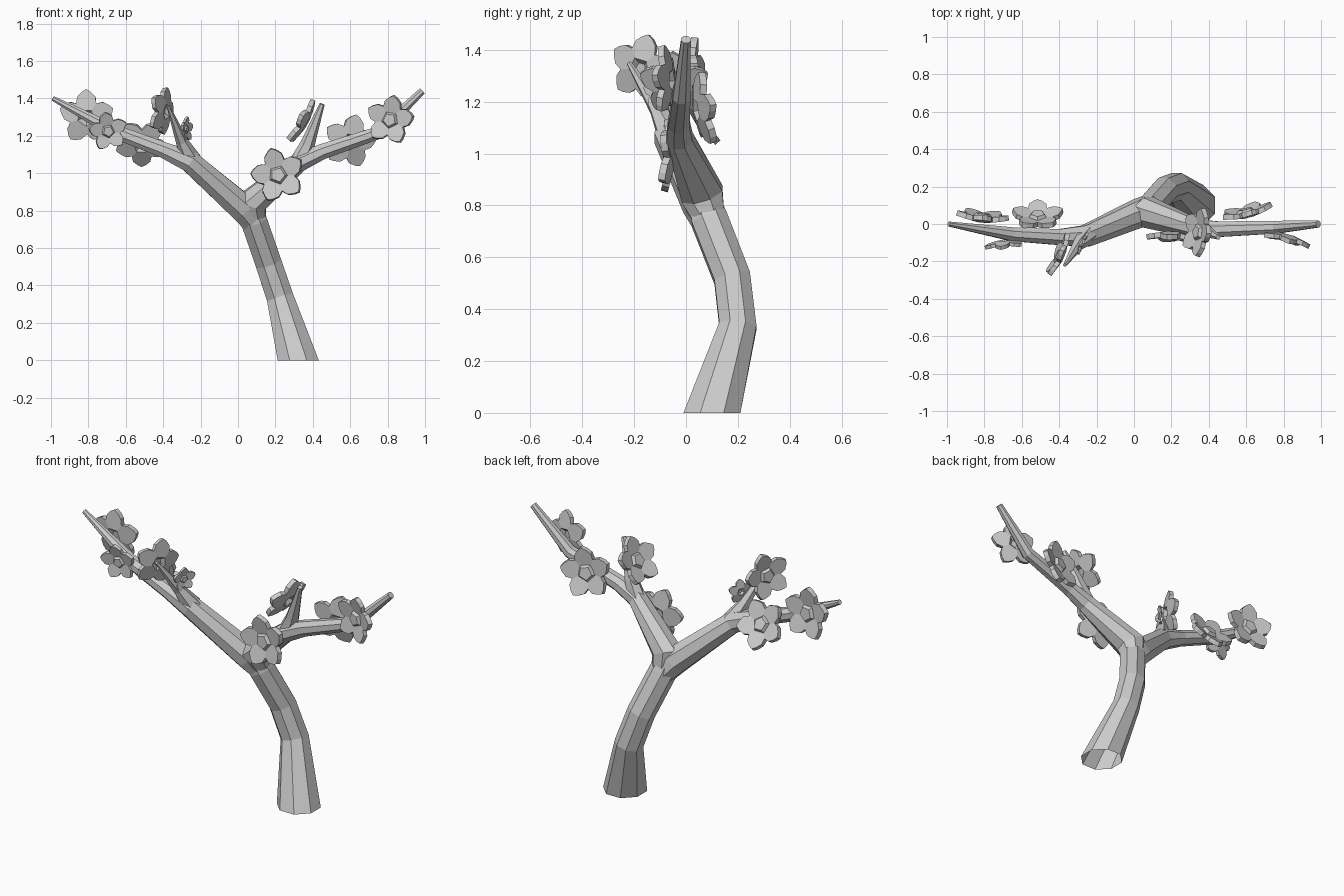
import bpy, bmesh, math
from mathutils import Vector, Quaternion

cube = bpy.data.objects.get("Cube")
if cube:
    bpy.data.objects.remove(cube, do_unlink=True)

# One plain grey for wood and blossom
grey = bpy.data.materials.new("plain_grey")
grey.use_nodes = True
colour = (0.6, 0.6, 0.6, 1)
grey.diffuse_color = colour
grey.node_tree.nodes["Principled BSDF"].inputs["Base Color"].default_value = colour


def finish(name, bm):
    bmesh.ops.recalc_face_normals(bm, faces=bm.faces)
    mesh = bpy.data.meshes.new(name)
    bm.to_mesh(mesh)
    bm.free()
    mesh.materials.append(grey)
    obj = bpy.data.objects.new(name, mesh)
    bpy.context.collection.objects.link(obj)
    return obj


def limb(name, path, sides=8, open_base=False):
    """Faceted tapering tube through (x, y, z, radius) points."""
    pts = [Vector(p[:3]) for p in path]
    bm = bmesh.new()
    rings = []
    for i, (p, spec) in enumerate(zip(pts, path)):
        ahead = pts[min(i + 1, len(pts) - 1)] - p
        behind = p - pts[max(i - 1, 0)]
        axis = (ahead.normalized() + behind.normalized()).normalized()
        if i == 0 and open_base:
            axis = Vector((0, 0, 1))
        u = Vector((0, -1, 0))
        u = (u - axis * u.dot(axis)).normalized()
        v = axis.cross(u)
        ring = []
        for k in range(sides):
            a = math.tau * (k + 0.5) / sides
            ring.append(bm.verts.new(p + (u * math.cos(a) + v * math.sin(a)) * spec[3]))
        rings.append(ring)
    for lo, hi in zip(rings, rings[1:]):
        for k in range(sides):
            n = (k + 1) % sides
            bm.faces.new((lo[k], lo[n], hi[n], hi[k]))
    if not open_base:
        bm.faces.new(rings[0][::-1])
    bm.faces.new(rings[-1])
    return finish(name, bm)


def flower(name, centre, normal, radius, spin=0):
    """Five cupped petals round a raised five-sided heart."""
    bm = bmesh.new()

    def at(deg, dist, height):
        a = math.radians(deg)
        return bm.verts.new((dist * math.sin(a), dist * math.cos(a), height))

    heart = [at(72 * i - 36, 0.24, 0.13) for i in range(5)]
    inner = [at(72 * i - 36, 0.36, 0) for i in range(5)]
    notch = [at(72 * i - 36, 0.64, 0.07) for i in range(5)]
    bm.faces.new(heart)
    for i in range(5):
        n, mid = (i + 1) % 5, 72 * i
        edge = [at(mid - 24, 0.84, 0.12), at(mid - 10, 0.96, 0.16), at(mid, 1.04, 0.18),
                at(mid + 10, 0.96, 0.16), at(mid + 24, 0.84, 0.12)]
        bm.faces.new((heart[i], heart[n], inner[n], inner[i]))
        bm.faces.new([inner[i], notch[i]] + edge + [notch[n], inner[n]])
    obj = finish(name, bm)
    # make sure the open sheet faces outward before thickening
    if obj.data.polygons[0].normal.z < 0:
        obj.data.flip_normals()
    thick = obj.modifiers.new("thickness", "SOLIDIFY")
    thick.thickness = 0.2
    thick.offset = -0.3
    # petal "up" follows world up as far as the facing allows
    turn = Vector(normal).normalized().to_track_quat("Z", "Y")
    obj.rotation_mode = "QUATERNION"
    obj.rotation_quaternion = turn @ Quaternion((0, 0, 1), math.radians(spin))
    obj.location = centre
    obj.scale = (radius,) * 3
    return obj


# Trunk and its two main branches
limb("trunk", [(0.322, 0.10, 0, 0.119), (0.225, 0.20, 0.335, 0.078),
               (0.163, 0.178, 0.52, 0.076), (0.085, 0.09, 0.745, 0.076),
               (0.05, 0.06, 0.85, 0.06)], open_base=True)
limb("right_branch", [(0.085, 0.09, 0.74, 0.07), (0.03, 0.06, 0.81, 0.08),
                      (-0.26, -0.065, 1.065, 0.062), (-0.40, -0.07, 1.125, 0.046),
                      (-0.65, -0.055, 1.22, 0.04), (-0.99, 0, 1.40, 0.014)])
limb("left_branch", [(0.085, 0.09, 0.745, 0.065), (0.073, 0.062, 0.845, 0.088),
                     (0.33, -0.025, 1.06, 0.055), (0.45, -0.028, 1.115, 0.045),
                     (0.76, -0.017, 1.22, 0.037), (0.985, 0, 1.44, 0.02)])

# Short side twigs
limb("right_twig", [(-0.25, -0.06, 1.07, 0.055), (-0.30, -0.11, 1.17, 0.033),
                    (-0.37, -0.22, 1.35, 0.01)], sides=6)
limb("left_twig", [(0.32, -0.02, 1.05, 0.05), (0.37, -0.03, 1.15, 0.04),
                   (0.45, -0.07, 1.37, 0.014)], sides=6)

# Blossoms: centre, facing, radius, spin
blossoms = {
    "right_front_flower": ((-0.695, -0.10, 1.225), (0.1, -1, -0.12), 0.10, 10),
    "right_tip_flower": ((-0.81, 0.03, 1.30), (0.1, 1, 0.12), 0.14, 0),
    "right_back_flower": ((-0.515, 0.035, 1.155), (0, 0.87, 0.5), 0.135, 36),
    "right_twig_flower": ((-0.395, -0.175, 1.33), (-0.9, 0.42, 0.1), 0.125, 15),
    "right_bud_flower": ((-0.28, -0.10, 1.235), (0.9, -0.4, 0), 0.065, 0),
    "fork_flower": ((0.215, -0.06, 0.99), (-0.08, -1, 0.05), 0.14, 15),
    "left_twig_flower": ((0.35, -0.045, 1.265), (-0.85, 0.1, 0.5), 0.13, 0),
    "left_back_flower": ((0.60, 0.055, 1.17), (-0.22, 0.95, 0.15), 0.138, 12),
    "left_tip_flower": ((0.815, -0.07, 1.285), (-0.25, -0.97, 0), 0.127, -10),
}
for name, spec in blossoms.items():
    flower(name, *spec)
